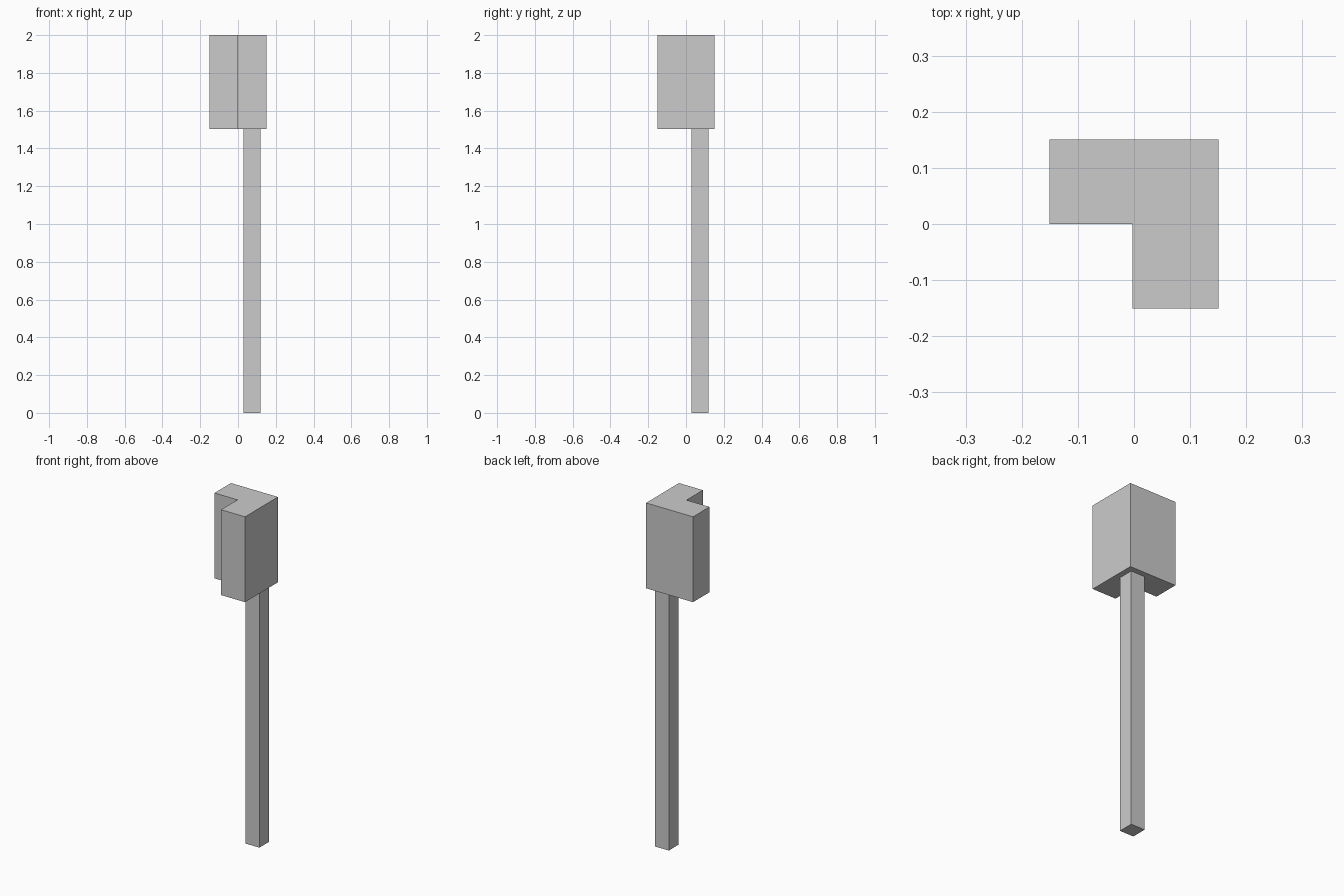
import bpy
import bmesh

if "Cube" in bpy.data.objects:
    bpy.data.objects.remove(bpy.data.objects["Cube"])


def prism(name, profile, z0, z1):
    """Extrude a flat outline (x, y) from z0 up to z1."""
    bm = bmesh.new()
    face = bm.faces.new([bm.verts.new((x, y, z0)) for x, y in profile])
    result = bmesh.ops.extrude_face_region(bm, geom=[face])
    top = [v for v in result["geom"] if isinstance(v, bmesh.types.BMVert)]
    bmesh.ops.translate(bm, verts=top, vec=(0, 0, z1 - z0))
    bmesh.ops.recalc_face_normals(bm, faces=bm.faces)
    mesh = bpy.data.meshes.new(name)
    bm.to_mesh(mesh)
    bm.free()
    obj = bpy.data.objects.new(name, mesh)
    bpy.context.collection.objects.link(obj)
    return obj


HALF = 0.151      # half width of the head
NOTCH_X = -0.003  # inner corner of the L
NOTCH_Y = 0.0
NECK = 1.504      # height where the post meets the head

# L-shaped head
prism("head", [(-HALF, HALF), (-HALF, NOTCH_Y), (NOTCH_X, NOTCH_Y),
               (NOTCH_X, -HALF), (HALF, -HALF), (HALF, HALF)], NECK, 2.0)

# Square post under the corner of the head
prism("post", [(0.028, 0.028), (0.118, 0.028),
               (0.118, 0.118), (0.028, 0.118)], 0.0, NECK)
